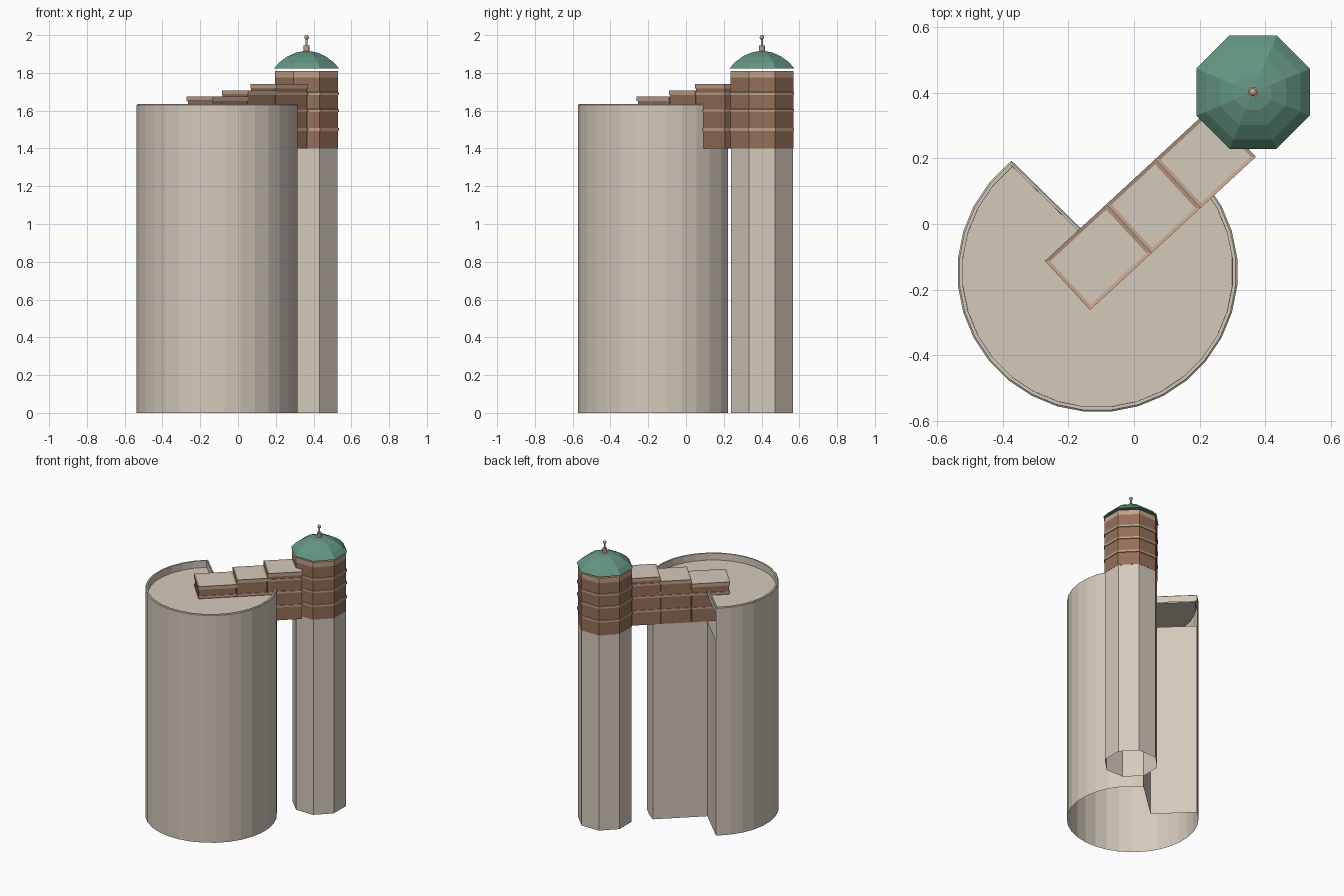
import bpy, bmesh
from math import radians, cos, sin, pi
from mathutils import Vector, Matrix

cube = bpy.data.objects.get("Cube")
if cube:
    bpy.data.objects.remove(cube, do_unlink=True)


def material(name, rgb):
    m = bpy.data.materials.new(name)
    m.use_nodes = True
    m.diffuse_color = (*rgb, 1)
    m.node_tree.nodes["Principled BSDF"].inputs["Base Color"].default_value = (*rgb, 1)
    return m


STONE = material("pale stone", (0.66, 0.59, 0.50))
BRICK = material("brown brick", (0.30, 0.16, 0.10))
TRIM = material("tan trim", (0.54, 0.36, 0.255))
GREEN = material("copper green", (0.125, 0.30, 0.22))


def finish(bm, name, *mats):
    bmesh.ops.recalc_face_normals(bm, faces=bm.faces)
    mesh = bpy.data.meshes.new(name)
    bm.to_mesh(mesh)
    bm.free()
    for m in mats:
        mesh.materials.append(m)
    ob = bpy.data.objects.new(name, mesh)
    bpy.context.collection.objects.link(ob)
    return ob


def ring(bm, pts, z):
    return [bm.verts.new((p[0], p[1], z)) for p in pts]


def skin(bm, a, b, skip=()):
    n = len(a)
    for i in range(n):
        if i not in skip:
            bm.faces.new((a[i], a[(i + 1) % n], b[(i + 1) % n], b[i]))


# Main drum: round outline with a notch, open below, roof set behind a parapet
CENTER = Vector((-0.111, -0.146))
RADIUS = 0.428
angles = [59.5] + [50.625 - 11.25 * k for k in range(26)] + [-232.3]
outline = [CENTER + RADIUS * Vector((cos(radians(a)), sin(radians(a)))) for a in angles]
outline.append(Vector((-0.156, -0.019)))
n = len(outline)
bm = bmesh.new()
rings = [ring(bm, outline, z) for z in (0, 1.4, 1.585, 1.63)]
skin(bm, rings[0], rings[1])
skin(bm, rings[1], rings[2], skip=(n - 2, n - 1))   # open slot above the notch walls
skin(bm, rings[2], rings[3])
roof = bm.faces.new(rings[3])
bmesh.ops.recalc_face_normals(bm, faces=bm.faces)
bmesh.ops.inset_region(bm, faces=[roof], thickness=0.005, depth=0.0)
for v in roof.verts:
    v.co.z += 0.004
bmesh.ops.inset_region(bm, faces=[roof], thickness=0.01, depth=0.0)
bmesh.ops.inset_region(bm, faces=[roof], thickness=0.0005, depth=0.0)
for v in roof.verts:
    v.co.z = 1.585
finish(bm, "main_drum", STONE)

# Octagonal tower
TOWER = Vector((0.363, 0.402))


def octagon(apothem):
    r = apothem / cos(pi / 8)
    return [TOWER + r * Vector((cos(pi / 8 + k * pi / 4), sin(pi / 8 + k * pi / 4)))
            for k in range(8)]


def stack(name, profile, mat, cap_bottom=False, cap_top=False):
    bm = bmesh.new()
    loops = [ring(bm, octagon(r), z) for r, z in profile]
    for a, b in zip(loops, loops[1:]):
        skin(bm, a, b)
    if cap_bottom:
        bm.faces.new(loops[0])
    if cap_top:
        bm.faces.new(loops[-1])
    return finish(bm, name, mat)


BANDS = (1.5, 1.6, 1.69)
stack("tower_shaft", [(0.165, 0), (0.165, 1.4)], STONE)
stack("tower_brickwork", [(0.166, 1.4), (0.166, 1.775)], BRICK)
stack("tower_cornice", [(0.166, 1.775), (0.166, 1.81)], TRIM, cap_top=True)
for z in BANDS:
    stack("tower_band", [(0.166, z - 0.008), (0.171, z - 0.007),
                         (0.171, z + 0.007), (0.166, z + 0.008)], TRIM)
stack("tower_dome", [(0.173, 1.822), (0.145, 1.855), (0.10, 1.888),
                     (0.055, 1.908), (0.004, 1.917)], GREEN, True, True)


# Finial on the dome
def post(name, radius, z0, z1):
    bm = bmesh.new()
    bmesh.ops.create_cone(bm, cap_ends=True, segments=12, radius1=radius, radius2=radius,
                          depth=z1 - z0,
                          matrix=Matrix.Translation((*TOWER, (z0 + z1) / 2)))
    finish(bm, name, TRIM)


post("finial_base", 0.016, 1.908, 1.945)
post("finial_stem", 0.006, 1.94, 1.98)
bm = bmesh.new()
bmesh.ops.create_uvsphere(bm, u_segments=12, v_segments=8, radius=0.012,
                          matrix=Matrix.Translation((*TOWER, 1.988)))
finish(bm, "finial_ball", TRIM)

# Stepped bridge, built in its own frame: x runs to the tower, y across
BRIDGE = Matrix.Translation((-0.134, -0.262, 0)) @ Matrix.Rotation(radians(42.7), 4, 'Z')
WIDTH = 0.203


def block(name, x0, x1, margin, z0, z1, mat, tray=False):
    bm = bmesh.new()
    size = (x1 - x0, WIDTH - 2 * margin, z1 - z0)
    mid = ((x0 + x1) / 2, WIDTH / 2, (z0 + z1) / 2)
    bmesh.ops.create_cube(bm, size=1, matrix=BRIDGE @ Matrix.Translation(mid)
                          @ Matrix.Diagonal((*size, 1)))
    if tray:
        top = max(bm.faces, key=lambda f: f.calc_center_median().z)
        bmesh.ops.inset_region(bm, faces=[top], thickness=0.016, depth=0)
        top.material_index = 1
        for v in top.verts:
            v.co.z -= 0.004
    finish(bm, name, mat, STONE)


steps = [(0, 0.255, 1.676), (0.255, 0.458, 1.708), (0.458, 0.688, 1.741)]
for x0, x1, top in steps:
    block("bridge_body", x0 + (0.006 if x0 == 0 else 0), x1 - 0.004, 0.005, 1.4, top - 0.02, BRICK)
    block("bridge_roof", x0, x1, 0, top - 0.024, top, TRIM, tray=True)
    for z in BANDS:
        if z < top - 0.04:
            block("bridge_band", x0 + 0.002, x1 - 0.002, 0.001, z - 0.007, z + 0.007, TRIM)
